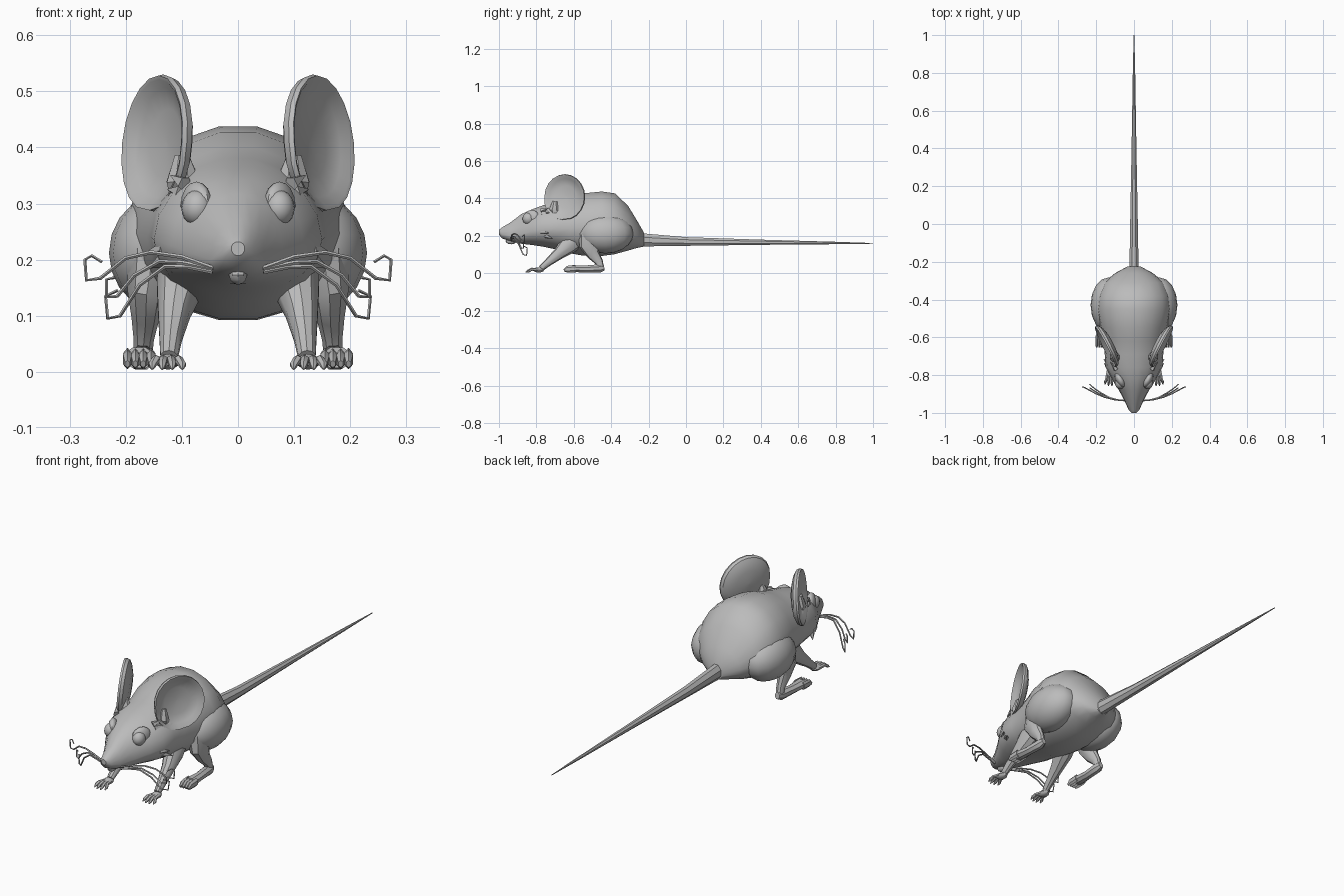
import bpy, bmesh
from math import sin, cos, pi, radians
from mathutils import Vector, Matrix

cube = bpy.data.objects.get("Cube")
if cube:
    bpy.data.objects.remove(cube, do_unlink=True)

grey = bpy.data.materials.new("mouse_grey")
grey.use_nodes = True
color = (0.5, 0.5, 0.5, 1)
grey.diffuse_color = color
grey.node_tree.nodes["Principled BSDF"].inputs["Base Color"].default_value = color


def finish(name, bm, mirror=False, angle=35):
    """Turn a bmesh into a smooth shaded object, mirrored to the right if asked."""
    bmesh.ops.recalc_face_normals(bm, faces=bm.faces)
    mesh = bpy.data.meshes.new(name)
    bm.to_mesh(mesh)
    bm.free()
    mesh.materials.append(grey)
    obj = bpy.data.objects.new(name, mesh)
    bpy.context.collection.objects.link(obj)
    bpy.ops.object.select_all(action='DESELECT')
    obj.select_set(True)
    bpy.context.view_layer.objects.active = obj
    bpy.ops.object.shade_smooth_by_angle(angle=radians(angle))
    if mirror:
        obj.modifiers.new("mirror", 'MIRROR').use_mirror_merge = False
    return obj


def loft(bm, rings):
    """Skin a list of closed rings and cap both ends."""
    loops = [[bm.verts.new(p) for p in ring] for ring in rings]
    n = len(loops[0])
    for a, b in zip(loops, loops[1:]):
        for i in range(n):
            j = (i + 1) % n
            bm.faces.new((a[i], a[j], b[j], b[i]))
    bm.faces.new(loops[0])
    bm.faces.new(loops[-1])


def tube(bm, points, n=8, ref=(1, 0, 0)):
    """Tube through (x, y, z, radius[, second radius]) points."""
    centres = [Vector(p[:3]) for p in points]
    rings = []
    for k, p in enumerate(points):
        t = (centres[min(k + 1, len(points) - 1)] - centres[max(k - 1, 0)]).normalized()
        up = t.cross(Vector(ref)).normalized()
        side = up.cross(t)
        angles = [2 * pi * (i + 0.5) / n for i in range(n)]
        rings.append([centres[k] + side * cos(a) * p[3] + up * sin(a) * p[-1] for a in angles])
    loft(bm, rings)


def ellipsoid(bm, centre, radii, u=16, v=10, turn=0):
    m = Matrix.Translation(centre) @ Matrix.Rotation(turn, 4, 'Z') @ Matrix.Diagonal((*radii, 1))
    bmesh.ops.create_uvsphere(bm, u_segments=u, v_segments=v, radius=1, matrix=m)


# Head and body in one skin: y, half width, bottom, widest height, top
stations = [
    (-1.0, .012, .207, .22, .232), (-.985, .028, .187, .21, .245),
    (-.94, .048, .17, .2, .272), (-.88, .08, .157, .21, .318),
    (-.82, .118, .15, .225, .345), (-.76, .15, .14, .235, .367),
    (-.69, .155, .125, .24, .382), (-.62, .162, .105, .24, .403),
    (-.55, .18, .092, .245, .43), (-.45, .198, .09, .25, .44),
    (-.38, .19, .1, .245, .43), (-.31, .16, .12, .225, .363),
    (-.26, .1, .135, .2, .28), (-.225, .035, .142, .18, .218)]
bm = bmesh.new()
rings = []
for y, w, low, mid, high in stations:
    ring = []
    for i in range(18):
        a = 2 * pi * i / 18
        s = sin(a)
        ring.append((w * cos(a), y, mid + s * (high - mid if s > 0 else mid - low)))
    rings.append(ring)
loft(bm, rings)
finish("body", bm)

# Tail
bm = bmesh.new()
tube(bm, [(0, -.29, .18, .03, .042), (0, -.22, .178, .026, .037), (0, 0, .17, .022, .025),
          (0, .4, .166, .014, .015), (0, .8, .162, .007, .007), (0, 1, .16, .002, .002)])
finish("tail", bm)

# Lower lip and nose tip
bm = bmesh.new()
ellipsoid(bm, (0, -.935, .173), (.017, .03, .018), 10, 6)
finish("lower_lip", bm)
bm = bmesh.new()
ellipsoid(bm, (0, -.975, .215), (.027, .022, .022), 10, 6)
finish("nose", bm)

# Eyes with raised lids behind them
bm = bmesh.new()
ellipsoid(bm, (.073, -.842, .292), (.028, .032, .032))
finish("eyes", bm, True)
bm = bmesh.new()
ellipsoid(bm, (.074, -.825, .296), (.022, .045, .043), 14, 8, radians(-28))
finish("eyelids", bm, True)

# Ears: cupped discs skinned from the hollow over the rim to the rounded back
bm = bmesh.new()
rings = []
for size, depth in ((.02, .024), (.5, .021), (.8, .01), (.93, -.004), (.985, -.006),
                    (1, .003), (.95, .016), (.8, .026), (.5, .036), (.02, .04)):
    ring = []
    for i in range(20):
        a = 2 * pi * i / 20
        dz = .122 * size * sin(a)
        dy = .108 * size * cos(a) + .12 * min(dz, 0) * (cos(a) < 0)
        x = .148 + .5 * dy - .1 * dz
        ring.append((x - .9 * depth, -.648 + dy + .43 * depth, .408 + dz))
    rings.append(ring)
loft(bm, rings)
finish("ears", bm, True)

# Ear roots joining the head
bm = bmesh.new()
tube(bm, [(.08, -.69, .3, .04), (.1, -.705, .345, .03), (.1, -.7, .385, .014)])
finish("ear_roots", bm, True)

# Fur tufts in front of the ears and on the cheeks
bm = bmesh.new()
for x, y, z, dx, dz in ((.095, -.77, .335, .025, .015), (.1, -.765, .32, .025, .005),
                        (.105, -.76, .305, .025, -.005), (.13, -.77, .22, .03, -.005),
                        (.13, -.75, .2, .03, -.015)):
    tube(bm, [(x, y, z, .014), (x + dx, y + .035, z + dz, .001)], 5, (0, 0, 1))
finish("fur_tufts", bm, True)

# Front legs
bm = bmesh.new()
tube(bm, [(.09, -.58, .2, .05, .06), (.105, -.63, .15, .042, .05), (.114, -.68, .105, .03, .032),
          (.12, -.735, .06, .021, .021), (.123, -.775, .026, .016, .016)], 10)
finish("front_legs", bm, True)

# Front paws with four toes
bm = bmesh.new()
ellipsoid(bm, (.125, -.788, .018), (.022, .03, .014), 10, 6)
for k in range(4):
    spread = k - 1.5
    x = .126 + spread * .009
    tip = .126 + spread * .018
    reach = -.862 + .008 * abs(spread)
    tube(bm, [(x, -.79, .018, .009), ((x + tip) / 2, -.825, .022, .008),
              (tip, reach + .012, .012, .007), (tip, reach, .005, .002)], 6)
finish("front_paws", bm, True)

# Haunches
bm = bmesh.new()
ellipsoid(bm, (.132, -.43, .212), (.098, .148, .106))
finish("haunches", bm, True)

# Hind legs
bm = bmesh.new()
tube(bm, [(.15, -.5, .2, .05, .075), (.163, -.515, .14, .036, .055), (.165, -.495, .1, .026, .034),
          (.168, -.465, .06, .019, .022), (.17, -.455, .02, .017, .018)], 10)
finish("hind_legs", bm, True)

# Hind feet: long flat soles with toe wedges
bm = bmesh.new()
tube(bm, [(.17, -.437, .03, .012, .016), (.17, -.46, .026, .022, .024), (.174, -.54, .023, .022, .02),
          (.176, -.61, .025, .03, .02)], 8)
for k in range(4):
    x = .176 + (k - 1.5) * .014
    tube(bm, [(x, -.59, .024, .009, .019), (x, -.635, .022, .009, .018), (x, -.652, .014, .005, .007)], 6)
finish("hind_feet", bm, True)

# Whiskers: x, z along each hair, swept backwards from root to tip
hairs = (
    (((.045, .185), (.1, .205), (.155, .213), (.2, .203), (.245, .167), (.27, .163),
      (.273, .2), (.26, .207), (.243, .196)), -.875),
    (((.045, .183), (.1, .195), (.14, .197), (.185, .172), (.215, .135), (.234, .133),
      (.234, .165), (.22, .168)), -.86),
    (((.045, .178), (.09, .187), (.13, .188), (.175, .155), (.21, .1), (.232, .095),
      (.236, .135), (.215, .145)), -.84))
bm = bmesh.new()
for path, end in hairs:
    points = []
    for k, (x, z) in enumerate(path):
        f = min((x - .045) / .2, 1.1)
        points.append((x, -.935 + (end + .935) * f * f, z, .0042 - .0002 * k))
    tube(bm, points, 5, (0, 1, 0))
finish("whiskers", bm, True, 60)
